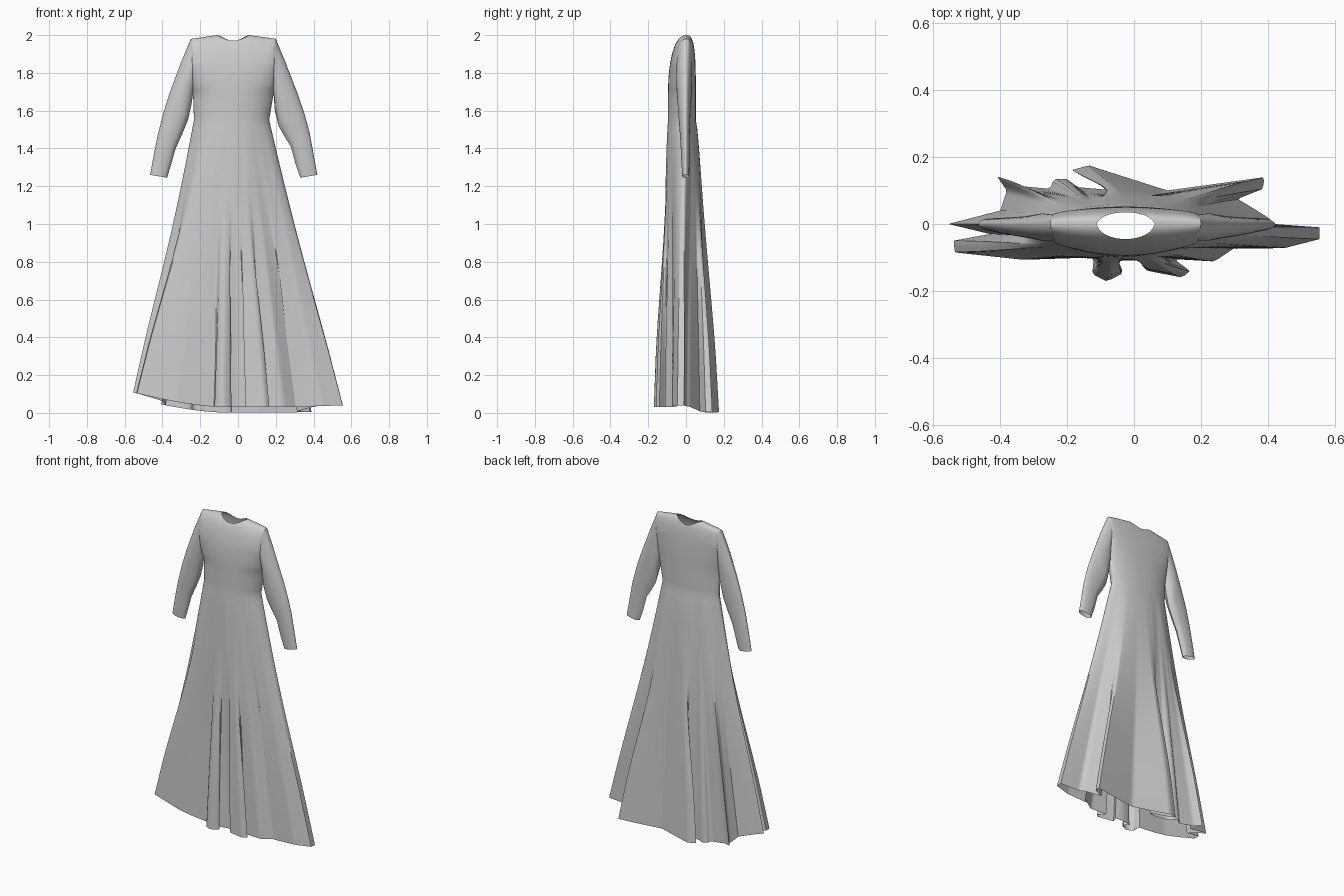
import bpy, bmesh
from math import sin, cos, pi, sqrt, acos
from mathutils import Vector

if "Cube" in bpy.data.objects:
    bpy.data.objects.remove(bpy.data.objects["Cube"])

N = 140                 # columns across each half (front / back)
ARM, WAIST = 1.69, 1.55  # armpit and waist heights

# Hem outlines seen from above, with the cloth folds
HEM_FRONT = [(-.555, 0), (-.43, -.03), (-.54, -.05), (-.535, -.085), (-.33, -.107),
             (-.12, -.10), (-.125, -.15), (-.08, -.172), (-.03, -.145), (-.06, -.11),
             (0, -.10), (.055, -.105), (.04, -.14), (.145, -.16), (.167, -.14),
             (.12, -.105), (.24, -.112), (.34, -.045), (.305, -.074), (.45, -.072),
             (.555, -.045), (.555, -.01)]
HEM_BACK = [(.555, -.01), (.42, 0), (.40, .02), (.31, .075), (.385, .105), (.39, .14),
            (.1, .10), (-.135, .175), (-.19, .16), (-.03, .115), (-.05, .10),
            (-.17, .11), (-.2, .135), (-.24, .135), (-.25, .105), (-.36, .115),
            (-.41, .143), (-.38, .10), (-.40, .04), (-.555, 0)]

def lerp(a, b, t):
    return a + (b - a) * t

def smoothstep(a, b, x):
    x = min(1, max(0, (x - a) / (b - a)))
    return x * x * (3 - 2 * x)

def along(points, f):
    """Point at fraction f of a polyline's length."""
    p = [Vector(q) for q in points]
    seg = [(b - a).length for a, b in zip(p, p[1:])]
    d = f * sum(seg)
    for a, b, l in zip(p, p[1:], seg):
        if d <= l:
            return a.lerp(b, d / l)
        d -= l
    return p[-1]

def add_grid(bm, rows, closed=False):
    vs = [[bm.verts.new(c) for c in r] for r in rows]
    n = len(rows[0])
    for a, b in zip(vs, vs[1:]):
        for i in range(n if closed else n - 1):
            j = (i + 1) % n
            bm.faces.new((a[i], a[j], b[j], b[i]))

def finish(bm, name):
    bmesh.ops.remove_doubles(bm, verts=bm.verts, dist=.0004)
    bmesh.ops.recalc_face_normals(bm, faces=bm.faces)
    me = bpy.data.meshes.new(name)
    bm.to_mesh(me)
    bm.free()
    ob = bpy.data.objects.new(name, me)
    bpy.context.collection.objects.link(ob)
    bpy.context.view_layer.objects.active = ob
    ob.select_set(True)
    bpy.ops.object.shade_smooth_by_angle(angle=.8)
    ob.select_set(False)

# Column positions: -1 is the left side seam, 1 the right one
S = [lerp(-cos(pi * k / N), 2 * k / N - 1, .4) for k in range(N + 1)]
DEPTH = {-1: .095, 1: .052}    # front and back bodice depth
POWER = {-1: 2.2, 1: 3.2}      # roundness towards the shoulder

def lens(s):
    return max(0, 1 - abs(s) ** 2.2) ** .6

def bodice_depth(s, v, side):
    e = .6 * sqrt(min(1, 3 * v))
    return DEPTH[side] * (e + (1 - e) * lens(s))

def bodice_point(s, v, side):
    """Point on the upper bodice; v runs from armpit (0) to shoulder (1)."""
    th, k = v * pi / 2, 2 / POWER[side]
    x = lerp(lerp(-.238, -.25, v), lerp(.188, .20, v), (s + 1) / 2)
    top = 1.98 + .02 * min(1, 1.6 * (1 - abs(s)))
    y = side * bodice_depth(s, v, side) * max(0, cos(th)) ** k
    return Vector((x, y, ARM + (top - ARM) * sin(th) ** k))

def neck_limit(s, side):
    """How far a column rises before it meets the round neckline."""
    d = abs(lerp(-.25, .20, (s + 1) / 2) + .025) / .085
    if d >= 1:
        return 1
    y = (.045 if side < 0 else .035) * sqrt(1 - d * d)
    return acos(min(1, y / bodice_depth(s, 1, side)) ** (POWER[side] / 2)) * 2 / pi

# ---- Gown: bodice panels and folded skirt ----
bm = bmesh.new()
M = 24
for side in (-1, 1):
    lim = [neck_limit(s, side) for s in S]
    add_grid(bm, [[bodice_point(s, l * k / M, side) for s, l in zip(S, lim)]
                  for k in range(M + 1)])

ring = [(s, -1) for s in S[:-1]] + [(s, 1) for s in reversed(S[1:])]
hem = [along(HEM_FRONT, (s + 1) / 2) if d < 0 else along(HEM_BACK, (1 - s) / 2)
       for s, d in ring]
R, W = len(ring), 14
soft = [sum((hem[(i + k) % R] for k in range(-W, W + 1)), Vector((0, 0))) / (2 * W + 1)
        for i in range(R)]

def body_ring(z):
    f = (z - WAIST) / (ARM - WAIST)
    xl, xr = lerp(-.233, -.238, f), lerp(.165, .188, f)
    return [Vector((lerp(xl, xr, (s + 1) / 2), d * DEPTH[d] * lens(s), z)) for s, d in ring]

waist = body_ring(WAIST)
rows = [body_ring(lerp(ARM, WAIST, k / 5)) for k in range(6)]
for k in range(1, 37):
    t = k / 36
    row = []
    for w, h, q in zip(waist, hem, soft):
        g = q.lerp(h, smoothstep(.08, .85, t))
        low = .032 + .25 * max(0, -h.x - .1) ** 1.5 + .03 * max(0, h.x - .3)
        if h.y > 0:
            low -= .029 * smoothstep(0, .1, h.y)
        row.append((lerp(w.x, g.x, t), lerp(w.y, g.y, t ** .7), lerp(WAIST, low, t)))
    rows.append(row)
add_grid(bm, rows, closed=True)
finish(bm, "gown")

# ---- Sleeves: outer x, z, inner x, z, front depth, back depth ----
STATIONS = {
    -1: [(-.30, 1.86, -.247, 1.63, .05, .032), (-.36, 1.70, -.265, 1.55, .042, .024),
         (-.395, 1.59, -.298, 1.47, .036, .021), (-.425, 1.47, -.33, 1.40, .03, .019),
         (-.445, 1.37, -.353, 1.32, .025, .018), (-.465, 1.26, -.375, 1.245, .02, .017)],
    1: [(.25, 1.86, .195, 1.60, .05, .032), (.312, 1.70, .215, 1.52, .042, .024),
        (.35, 1.59, .245, 1.465, .036, .021), (.38, 1.48, .28, 1.41, .03, .019),
        (.40, 1.37, .304, 1.32, .025, .018), (.42, 1.26, .33, 1.245, .02, .017)]}

for name, s in (("left_sleeve", -1), ("right_sleeve", 1)):
    loop = [(k / M, -1) for k in range(M)] + [(k / M, 1) for k in range(M, 0, -1)]
    first = [bodice_point(s, v, d) for v, d in loop]
    rows = [first]
    for ox, oz, ix, iz, df, db in STATIONS[s]:
        row = []
        for p, (v, d) in zip(first, loop):
            h = min(1, max(0, (p.z - ARM) / .29))
            y = d * (df if d < 0 else db) * 2 * sqrt(h * (1 - h))
            row.append(Vector((lerp(ix, ox, h), y, lerp(iz, oz, h))))
        rows.append(row)
    bm = bmesh.new()
    add_grid(bm, rows, closed=True)
    finish(bm, name)
